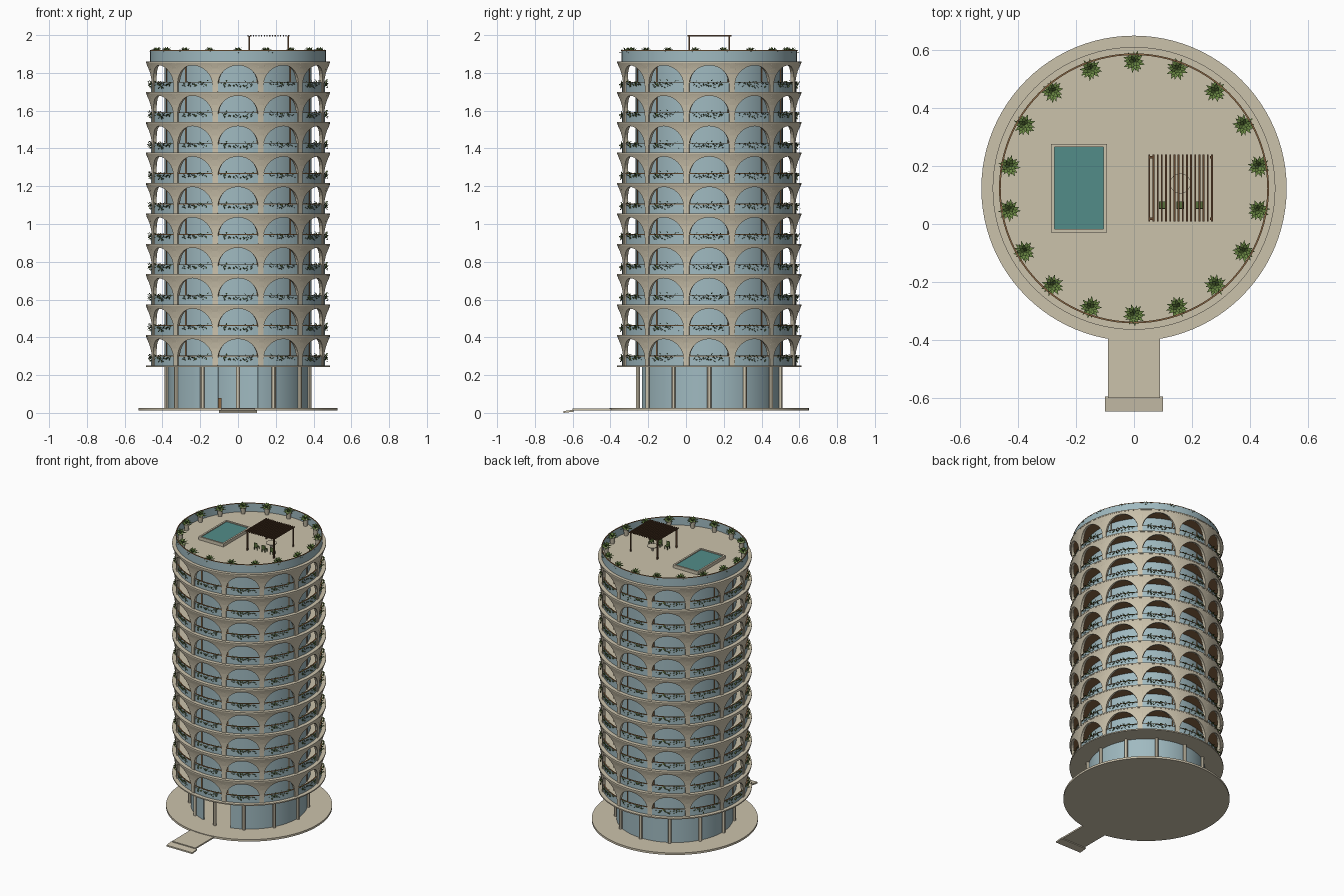
import bpy, bmesh, math, random
from mathutils import Vector

random.seed(4)
if "Cube" in bpy.data.objects:
    bpy.data.objects.remove(bpy.data.objects["Cube"])

CY = 0.123               # tower axis in y
Z0, PITCH, FLOORS = 0.245, 0.161, 10
ROOF = Z0 + PITCH * FLOORS
BAYS = [math.radians(30 * i) for i in range(12)]


def material(name, rgb):
    m = bpy.data.materials.new(name)
    m.use_nodes = True
    m.diffuse_color = (*rgb, 1)
    m.node_tree.nodes["Principled BSDF"].inputs["Base Color"].default_value = (*rgb, 1)
    return m


STONE = material("sand stone", (0.60, 0.54, 0.41))
GLASS = material("blue glass", (0.35, 0.49, 0.53))
WOOD = material("warm wood", (0.26, 0.14, 0.06))
DARK = material("dark wood", (0.13, 0.065, 0.03))
WATER = material("pool water", (0.085, 0.265, 0.25))
LEAF = material("leaf green", (0.14, 0.24, 0.055))
SHRUB = material("shrub green", (0.09, 0.14, 0.035))
CHAIR = material("chair green", (0.10, 0.16, 0.045))


def place(phi, r, z):
    """Point around the tower axis; phi is zero at the front."""
    return Vector((r * math.sin(phi), CY - r * math.cos(phi), z))


def lathe(bm, pts, a0=0.0, a1=math.tau, n=96):
    """Sweep a closed (r, z) profile around the tower axis."""
    rings = [[bm.verts.new(place(a0 + (a1 - a0) * i / n, r, z)) for r, z in pts]
             for i in range(n + 1)]
    k = len(pts)
    for A, B in zip(rings, rings[1:]):
        for j in range(k):
            if pts[j][0] or pts[(j + 1) % k][0]:
                bm.faces.new((A[j], B[j], B[(j + 1) % k], A[(j + 1) % k]))
    if a1 - a0 < math.tau - 0.001:
        bm.faces.new(rings[0])
        bm.faces.new(rings[-1])


def ring(r0, r1, z0, z1):
    return [(r0, z0), (r1, z0), (r1, z1), (r0, z1)]


def box(bm, x0, x1, y0, y1, z0, z1):
    vs = bmesh.ops.create_cube(bm, size=1)["verts"]
    for v in vs:
        v.co = Vector((x1 if v.co.x > 0 else x0, y1 if v.co.y > 0 else y0,
                       z1 if v.co.z > 0 else z0))
    return vs


def post(bm, base, r0, r1, h, n=12):
    vs = bmesh.ops.create_cone(bm, cap_ends=True, segments=n, radius1=r0,
                               radius2=r1, depth=h)["verts"]
    bmesh.ops.translate(bm, verts=vs, vec=base + Vector((0, 0, h / 2)))


def leaf(bm, p, d, length, width):
    """Pointed, slightly drooping leaf."""
    side = d.cross(Vector((0, 0, 1))).normalized() * width / 2
    mid = p + d * length * 0.5
    tip = p + d * length - Vector((0, 0, length * 0.12))
    a, b, c, e = [bm.verts.new(q) for q in (p, mid + side, tip, mid - side)]
    bm.faces.new((a, b, c, e))


def finish(bm, name, mat, smooth=False, storeys=False, thick=0, weld=True):
    if weld:
        bmesh.ops.remove_doubles(bm, verts=bm.verts, dist=1e-5)
        bmesh.ops.recalc_face_normals(bm, faces=bm.faces)
    me = bpy.data.meshes.new(name)
    bm.to_mesh(me)
    bm.free()
    ob = bpy.data.objects.new(name, me)
    me.materials.append(mat)
    bpy.context.collection.objects.link(ob)
    if smooth:
        bpy.ops.object.select_all(action="DESELECT")
        ob.select_set(True)
        bpy.context.view_layer.objects.active = ob
        bpy.ops.object.shade_smooth_by_angle()
    if thick:
        s = ob.modifiers.new("thickness", "SOLIDIFY")
        s.thickness, s.offset = thick, -1
    if storeys:
        a = ob.modifiers.new("storeys", "ARRAY")
        a.count = FLOORS
        a.use_relative_offset = False
        a.use_constant_offset = True
        a.constant_offset_displace = (0, 0, PITCH)


def solid(name, mat, profile, **kw):
    bm = bmesh.new()
    lathe(bm, profile)
    finish(bm, name, mat, smooth=True, **kw)


# Ground disc, entrance path and ramp
solid("ground_disc", STONE, ring(0, 0.527, 0.012, 0.026))
bm = bmesh.new()
box(bm, -0.09, 0.09, -0.6, -0.38, 0.012, 0.022)
for v in box(bm, -0.1, 0.1, -0.648, -0.595, 0.006, 0.016):
    if v.co.y < -0.62:
        v.co.z -= 0.006
finish(bm, "entrance_path", STONE)

# Lobby: glass wall open at the front, columns and desk
bm = bmesh.new()
gap = math.radians(16.5)
lathe(bm, ring(0.36, 0.37, 0.026, Z0), gap, math.tau - gap)
finish(bm, "lobby_glass", GLASS, smooth=True)
bm = bmesh.new()
for a in BAYS:
    post(bm, place(a, 0.378, 0.026), 0.011, 0.011, Z0 - 0.026)
finish(bm, "lobby_columns", STONE, smooth=True)
bm = bmesh.new()
box(bm, -0.11, -0.088, 0.1, 0.2, 0.026, 0.08)
finish(bm, "lobby_desk", WOOD)

# Repeated storey: slab, ceiling, glass core
solid("floor_slabs", STONE, ring(0, 0.488, Z0 - 0.002, Z0 + 0.006), storeys=True)
solid("balcony_ceilings", WOOD, ring(0.38, 0.466, Z0 + PITCH - 0.006, Z0 + PITCH - 0.002),
      storeys=True)
solid("glass_core", GLASS, ring(0, 0.39, Z0, ROOF))
bm = bmesh.new()
for a in BAYS:
    m = a + math.radians(15)
    lathe(bm, ring(0.385, 0.394, Z0 + 0.006, Z0 + PITCH - 0.006), m - 0.008, m + 0.008, 1)
finish(bm, "window_mullions", WOOD, storeys=True)

# Arcade: arched openings in a wall that flares toward its top
bm = bmesh.new()
HALF = 13.2
section = [(-15, 0), (-HALF - 0.05, 0)]
for i in range(17):
    t = math.pi * i / 16
    section.append((-HALF * math.cos(t), 0.04 + 0.106 * math.sin(t)))
section += [(HALF + 0.05, 0), (15, 0)]
ROWS = 5
for a in BAYS:
    cols = []
    for u, h in section:
        zs = [h + (PITCH - h) * j / ROWS for j in range(ROWS + 1)]
        cols.append([bm.verts.new(place(a + math.radians(u),
                     0.468 + 0.019 * (z / PITCH) ** 3, Z0 + z)) for z in zs])
    for A, B in zip(cols, cols[1:]):
        for j in range(ROWS):
            bm.faces.new((A[j], B[j], B[j + 1], A[j + 1]))
finish(bm, "arcade_walls", STONE, storeys=True, thick=0.018)

# Balcony railings, handrails and shrubs
panels, rails, shrubs = bmesh.new(), bmesh.new(), bmesh.new()
w = math.radians(HALF)
for a in BAYS:
    lathe(panels, ring(0.457, 0.461, Z0 + 0.006, Z0 + 0.054), a - w, a + w, 8)
    lathe(rails, ring(0.455, 0.463, Z0 + 0.054, Z0 + 0.058), a - w, a + w, 8)
    for i in range(38):
        p = place(a + random.uniform(-0.17, 0.17), random.uniform(0.463, 0.472),
                  Z0 + random.triangular(0.028, 0.066, 0.048))
        d = Vector([random.uniform(-1, 1) for _ in range(3)]).normalized()
        leaf(shrubs, p, d, 0.015, 0.01)
finish(panels, "balcony_glass", GLASS, storeys=True)
finish(rails, "balcony_handrails", WOOD, storeys=True)
finish(shrubs, "balcony_shrubs", SHRUB, storeys=True, weld=False)

# Roof deck and parapet
solid("roof_slab", STONE, ring(0, 0.488, ROOF - 0.002, ROOF + 0.006))
DECK = ROOF + 0.006
solid("roof_parapet", GLASS, ring(0.461, 0.465, DECK, 1.917))
solid("roof_handrail", WOOD, ring(0.46, 0.466, 1.917, 1.921))

# Potted plants around the roof edge
pots, plants = bmesh.new(), bmesh.new()
for i in range(18):
    base = place(math.radians(20 * i), 0.437, DECK)
    post(pots, base, 0.013, 0.018, 0.042)
    for k in range(24):
        el = math.radians(8 + 65 * (k / 24) ** 1.3)
        az = k * 2.4 + i
        d = Vector((math.cos(az) * math.cos(el), math.sin(az) * math.cos(el), math.sin(el)))
        leaf(plants, base + Vector((0, 0, 0.043)), d, 0.041, 0.014)
finish(pots, "roof_pots", STONE, smooth=True)
finish(plants, "roof_plants", LEAF, weld=False)

# Pool with raised rim
bm = bmesh.new()
for x in (-0.286, -0.105):
    box(bm, x, x + 0.012, -0.029, 0.277, DECK, DECK + 0.022)
for y in (-0.029, 0.265):
    box(bm, -0.274, -0.105, y, y + 0.012, DECK, DECK + 0.022)
finish(bm, "pool_rim", STONE)
bm = bmesh.new()
box(bm, -0.274, -0.105, -0.017, 0.265, DECK, DECK + 0.016)
finish(bm, "pool_water", WATER)

# Pergola: corner posts and slats
bm = bmesh.new()
for x in (0.06, 0.266):
    for y in (0.018, 0.23):
        box(bm, x - 0.004, x + 0.004, y - 0.004, y + 0.004, DECK, 1.995)
for i in range(16):
    x = 0.053 + i * 0.0144
    box(bm, x - 0.003, x + 0.003, 0.008, 0.24, 1.993, 2.0)
finish(bm, "pergola", DARK)

# Round table and chairs
bm = bmesh.new()
center = Vector((0.16, 0.14, DECK))
post(bm, center, 0.006, 0.006, 0.03)
post(bm, center + Vector((0, 0, 0.03)), 0.035, 0.035, 0.004, 32)
finish(bm, "roof_table", STONE, smooth=True)
bm = bmesh.new()
for x in (0.1, 0.16, 0.223):
    box(bm, x - 0.013, x + 0.013, 0.052, 0.078, DECK + 0.018, DECK + 0.022)
    box(bm, x - 0.013, x + 0.013, 0.052, 0.055, DECK + 0.022, DECK + 0.048)
    for sx in (-0.011, 0.011):
        for y in (0.054, 0.076):
            box(bm, x + sx - 0.002, x + sx + 0.002, y - 0.002, y + 0.002, DECK, DECK + 0.018)
finish(bm, "roof_chairs", CHAIR)
